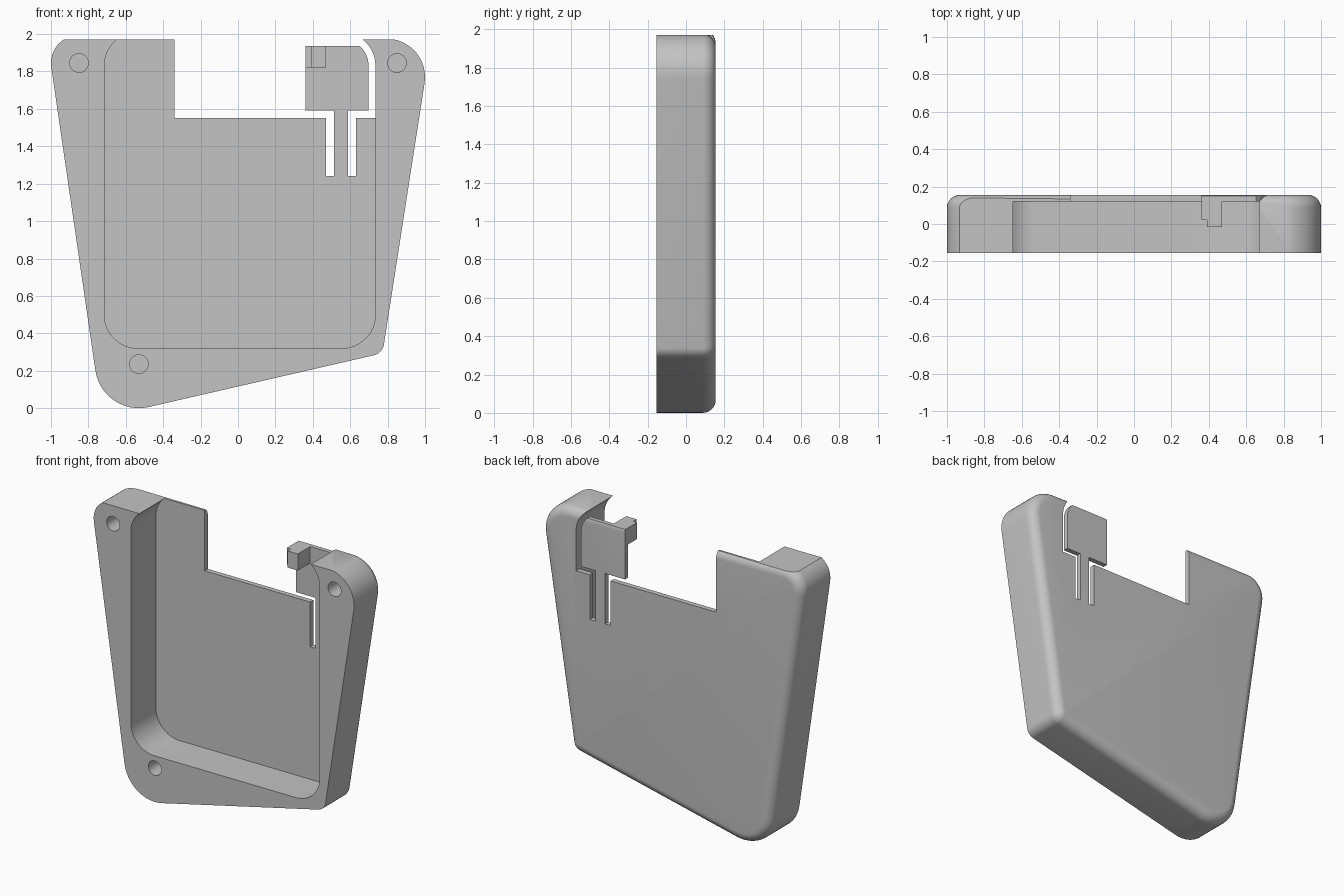
import bpy, bmesh, math
from mathutils import Vector

if "Cube" in bpy.data.objects:
    bpy.data.objects.remove(bpy.data.objects["Cube"])

FRONT, BACK, FLOOR, TOP = -0.155, 0.155, 0.12, 1.97
FILLET = 0.068

grey = bpy.data.materials.new("plain grey")
grey.diffuse_color = (0.55, 0.55, 0.55, 1)
grey.use_nodes = True
grey.node_tree.nodes["Principled BSDF"].inputs["Base Color"].default_value = grey.diffuse_color


def arc(cx, cz, r, a0, a1, n=12):
    """Points on an arc, angles in degrees."""
    return [(cx + r * math.cos(math.radians(a0 + (a1 - a0) * i / n)),
             cz + r * math.sin(math.radians(a0 + (a1 - a0) * i / n))) for i in range(n + 1)]


def hull(circles, inset=0.0):
    """Outline wrapped tightly round counter-clockwise circles."""
    normals = []
    for i, (x, z, r) in enumerate(circles):
        x2, z2, r2 = circles[(i + 1) % len(circles)]
        d = Vector((x2 - x, z2 - z))
        normals.append(math.degrees(math.atan2(d.y, d.x) - math.acos((r - r2) / d.length)))
    pts = []
    for i, (x, z, r) in enumerate(circles):
        a0, a1 = normals[i - 1], normals[i]
        pts += arc(x, z, r - inset, a0, a0 + (a1 - a0) % 360)
    return pts


def loft(name, layers, to_xyz, clip=None):
    """Skin matching outlines; layers are (outline, depth)."""
    bm = bmesh.new()
    rings = [[bm.verts.new(to_xyz(p, d)) for p in pts] for pts, d in layers]
    n = len(rings[0])
    for a, b in zip(rings, rings[1:]):
        for i in range(n):
            j = (i + 1) % n
            bm.faces.new((a[i], a[j], b[j], b[i]))
    bm.faces.new(rings[0])
    bm.faces.new(rings[-1][::-1])
    if clip is not None:
        bmesh.ops.bisect_plane(bm, geom=bm.verts[:] + bm.edges[:] + bm.faces[:],
                               plane_co=(0, 0, clip), plane_no=(0, 0, 1), clear_outer=True)
        bmesh.ops.holes_fill(bm, edges=[e for e in bm.edges if e.is_boundary], sides=0)
    bmesh.ops.recalc_face_normals(bm, faces=bm.faces[:])
    mesh = bpy.data.meshes.new(name)
    bm.to_mesh(mesh)
    bm.free()
    mesh.materials.append(grey)
    ob = bpy.data.objects.new(name, mesh)
    bpy.context.collection.objects.link(ob)
    return ob


def along_y(p, d):
    return (p[0], d, p[1])


def along_z(p, d):
    return (p[0], p[1], d)


def prism(name, pts, y0, y1):
    return loft(name, [(pts, y0), (pts, y1)], along_y)


# Tapered shell with a rounded back edge and a flat clipped top
corners = [(-0.53, 0.235, 0.235), (0.711, 0.351, 0.07),
           (0.795, 1.77, 0.205), (-0.85, 1.845, 0.15)]
layers = [(hull(corners), FRONT)]
for i in range(9):
    t = math.radians(90 * i / 8)
    layers.append((hull(corners, FILLET * (1 - math.cos(t))),
                   BACK - FILLET * (1 - math.sin(t))))
shell = loft("shell", layers, along_y, TOP)

# Cavity, open at the front and top
x0, x1, z0, z1, r = -0.715, 0.735, 0.32, 2.01, 0.18
upper_right = arc(x1 - r, z1 - r, r, 0, 90)
cavity = (arc(x0 + r, z0 + r, r, 180, 270) + arc(x1 - r, z0 + r, r, 270, 360)
          + upper_right + arc(x0 + r, z1 - r, r, 90, 180))
cutters = [prism("cavity_cutter", cavity, -0.3, FLOOR)]

# Back wall notch, running round the flexible tab and its stem
tab_corner = arc(x1 - r, z1 - r, 0.143, 47.2, 0)
notch = [(-0.34, 1.55), (0.47, 1.55), (0.47, 1.24), (0.513, 1.24), (0.513, 1.59),
         (0.36, 1.59), (0.36, 1.935)] + tab_corner + [
         (0.698, 1.59), (0.588, 1.59), (0.588, 1.24), (0.63, 1.24), (0.63, 1.55),
         (0.735, 1.55)] + upper_right + [(-0.34, z1)]
cutters.append(prism("notch_cutter", notch, 0.06, 0.3))

# Blind screw holes
for x, z in ((-0.85, 1.845), (0.85, 1.845), (-0.53, 0.235)):
    cutters.append(prism("hole_cutter", arc(x, z, 0.05, 0, 345, 23), -0.3, 0.05))

for c in cutters:
    c.hide_render = True
    m = shell.modifiers.new("cut", "BOOLEAN")
    m.operation, m.solver, m.object = "DIFFERENCE", "EXACT", c

# Bake the cuts and drop the cutters
graph = bpy.context.evaluated_depsgraph_get()
baked = bpy.data.meshes.new_from_object(shell.evaluated_get(graph))
shell.modifiers.clear()
shell.data = baked
for c in cutters:
    bpy.data.objects.remove(c)

# Stepped catch block on the tab
step = [(0.36, FLOOR), (0.36, 0.022), (0.39, 0.022), (0.39, -0.015),
        (0.47, -0.015), (0.47, FLOOR)]
loft("tab_catch", [(step, 1.82), (step, 1.935)], along_z)

# Smooth the curved walls, keep hard edges
bpy.ops.object.select_all(action="DESELECT")
shell.select_set(True)
bpy.context.view_layer.objects.active = shell
bpy.ops.object.shade_smooth_by_angle(angle=math.radians(30))
